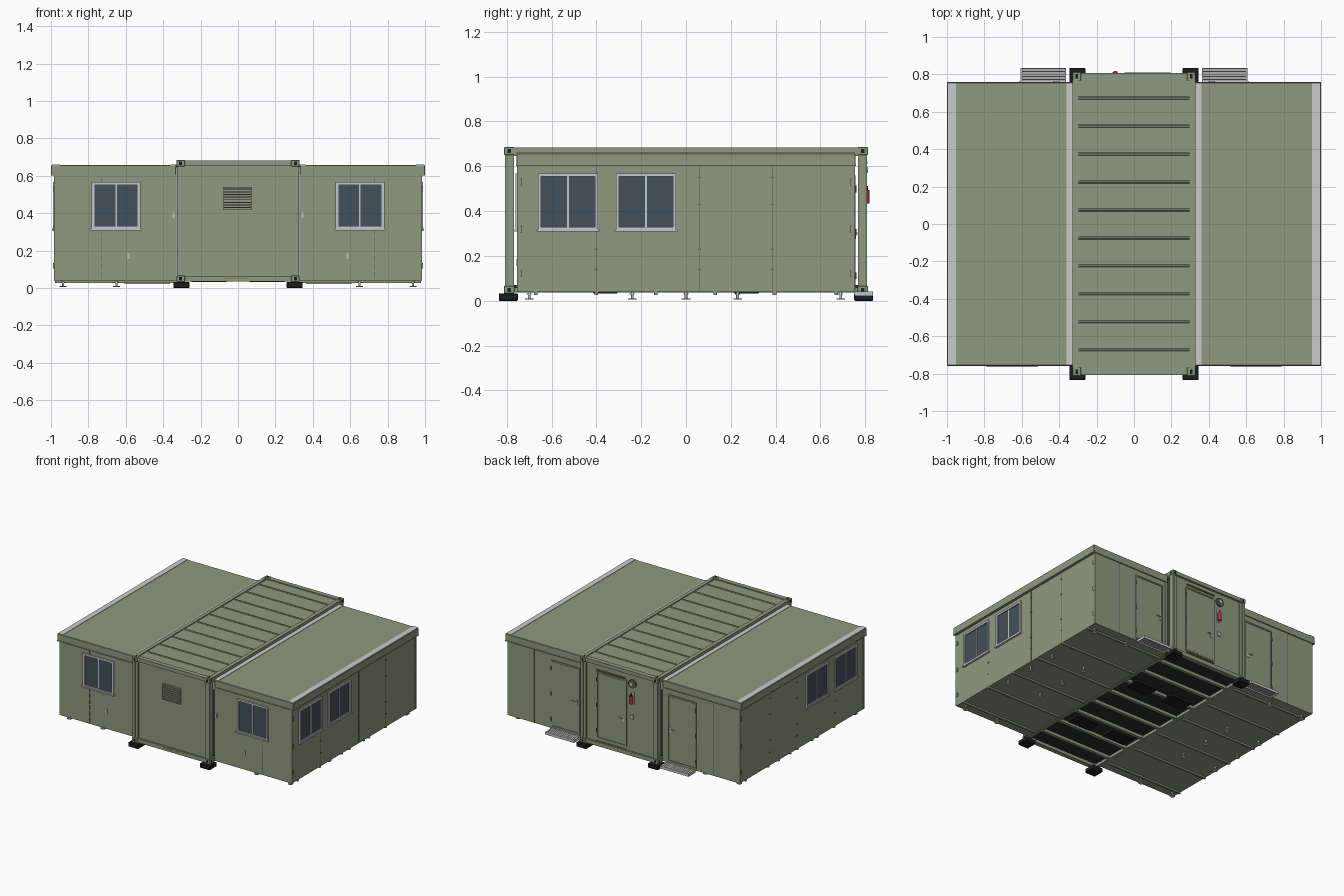
import bpy, bmesh, math
from mathutils import Matrix, Vector


def mat(name, r, g, b):
    m = bpy.data.materials.new(name)
    m.diffuse_color = (r, g, b, 1)
    return m


GREEN = mat("olive_paint", 0.27, 0.32, 0.21)
SEAM = mat("seam", 0.10, 0.12, 0.08)
GLASS = mat("glass", 0.055, 0.08, 0.10)
ALU = mat("aluminium", 0.55, 0.57, 0.60)
PALE = mat("flashing", 0.66, 0.67, 0.66)
BLACK = mat("black", 0.012, 0.012, 0.014)
DARK = mat("dark_floor", 0.025, 0.028, 0.028)
RED = mat("red", 0.5, 0.03, 0.03)
OCHRE = mat("ochre", 0.30, 0.24, 0.06)
ROT = {"x": Matrix.Rotation(math.pi / 2, 4, "Y"), "y": Matrix.Rotation(math.pi / 2, 4, "X"), "z": Matrix()}


def part(name, material, boxes=(), cyls=(), mirror="", bevel=0):
    """boxes: (x0,x1,y0,y1,z0,z1); cyls: (centre, radius, length, axis)."""
    bm = bmesh.new()
    for x0, x1, y0, y1, z0, z1 in boxes:
        m = Matrix.Translation(((x0 + x1) / 2, (y0 + y1) / 2, (z0 + z1) / 2))
        m = m @ Matrix.Diagonal((abs(x1 - x0), abs(y1 - y0), abs(z1 - z0), 1))
        bmesh.ops.create_cube(bm, size=1, matrix=m)
    for c, r, length, axis in cyls:
        bmesh.ops.create_cone(bm, cap_ends=True, segments=16, radius1=r, radius2=r, depth=length,
                              matrix=Matrix.Translation(Vector(c)) @ ROT[axis])
    me = bpy.data.meshes.new(name)
    bm.to_mesh(me)
    bm.free()
    me.materials.append(material)
    ob = bpy.data.objects.new(name, me)
    bpy.context.collection.objects.link(ob)
    if bevel:
        b = ob.modifiers.new("bevel", "BEVEL")
        b.width, b.segments = bevel, 1
    if mirror:
        mm = ob.modifiers.new("mirror", "MIRROR")
        mm.use_axis = ("X" in mirror, "Y" in mirror, False)
    return ob


def frame(a0, a1, z0, z1, w):
    """Four border strips in a wall plane, as (a0, a1, z0, z1)."""
    return [(a0, a0 + w, z0, z1), (a1 - w, a1, z0, z1), (a0 + w, a1 - w, z0, z0 + w), (a0 + w, a1 - w, z1 - w, z1)]


def on_y(rects, y0, y1):
    return [(a, b, y0, y1, c, d) for a, b, c, d in rects]


def on_x(rects, x0, x1):
    return [(x0, x1, a, b, c, d) for a, b, c, d in rects]


# --- central container ---
part("corner_foot", BLACK, [(0.26, 0.345, 0.75, 0.835, 0, 0.033)], mirror="XY", bevel=0.003)
part("corner_post", GREEN, [(0.305, 0.325, 0.768, 0.808, 0.06, 0.655), (0.283, 0.305, 0.768, 0.801, 0.06, 0.655)],
     mirror="XY")
part("corner_fitting", GREEN, [(0.284, 0.328, 0.766, 0.812, z, z + 0.034) for z in (0.032, 0.651)],
     mirror="XY", bevel=0.002)
part("fitting_hole", BLACK, [b for z in (0.049, 0.668) for b in (
    (0.299, 0.315, 0.81, 0.8128, z - 0.009, z + 0.009), (0.326, 0.3288, 0.781, 0.797, z - 0.009, z + 0.009))]
    + [(0.299, 0.313, 0.777, 0.803, 0.68, 0.6858)], mirror="XY")
part("end_rail", GREEN, [(-0.285, 0.285, 0.772, 0.808, 0.655, 0.683), (-0.285, 0.285, 0.772, 0.806, 0.035, 0.065)],
     mirror="Y")
part("side_rail", GREEN, [(0.298, 0.328, -0.768, 0.768, 0.645, 0.683), (0.30, 0.325, -0.768, 0.768, 0.036, 0.06)],
     mirror="X")
part("end_wall", GREEN, [(-0.285, 0.285, 0.775, 0.793, 0.06, 0.66)], mirror="Y")
part("container_roof", GREEN, [(-0.30, 0.30, -0.775, 0.775, 0.655, 0.676)])
part("roof_rib", GREEN, [(-0.312, 0.312, y - 0.007, y + 0.007, 0.674, 0.681)
                         for y in [-0.673 + 0.1496 * i for i in range(10)]], bevel=0.003)
part("container_floor", DARK, [(-0.305, 0.305, -0.775, 0.775, 0.058, 0.07)])
part("floor_crossmember", GREEN, [(-0.30, 0.30, y - 0.011, y + 0.011, 0.036, 0.06)
                                  for y in [-0.63 + 0.18 * i for i in range(8)]])
part("fork_pocket", BLACK, [(0.06, 0.25, y - 0.055, y + 0.055, 0.032, 0.058) for y in (-0.36, 0.27)],
     mirror="X", bevel=0.004)
part("front_marking_strip", OCHRE, [(-0.07, 0.06, -0.8075, -0.805, 0.05, 0.056)])

# --- front louvre ---
part("louvre_back", BLACK, [(-0.078, 0.072, -0.797, -0.792, 0.42, 0.54)])
part("louvre_slats", GREEN, [(-0.08, 0.074, -0.803, -0.794, 0.418 + 0.0142 * i, 0.427 + 0.0142 * i) for i in range(9)])

# --- side wings, built on +x and mirrored ---
part("wing_end_wall", GREEN, [(0.33, 0.98, 0.732, 0.75, 0.04, 0.61)], mirror="XY")
part("wing_side_wall", GREEN, [(0.962, 0.98, -0.75, 0.75, 0.04, 0.61)], mirror="X")
part("wing_floor", GREEN, [(0.328, 0.98, -0.75, 0.75, 0.038, 0.055)], mirror="X")
part("wing_roof", GREEN, [(0.33, 0.999, -0.756, 0.756, 0.605, 0.658)], mirror="X", bevel=0.003)
part("roof_flashing", PALE, [(0.953, 0.994, -0.755, 0.755, 0.655, 0.661), (0.328, 0.362, -0.755, 0.755, 0.655, 0.661)],
     mirror="X")
part("fascia_lip", GREEN, [(0.978, 1.0, -0.757, 0.757, 0.601, 0.608), (0.33, 1.0, 0.75, 0.758, 0.601, 0.608),
                           (0.33, 1.0, -0.758, -0.75, 0.601, 0.608)], mirror="X")
part("wall_corner_trim", GREEN, [(0.966, 0.984, 0.738, 0.753, 0.04, 0.605), (0.33, 0.348, 0.738, 0.753, 0.04, 0.605)],
     mirror="XY")
RIBS = (-0.67, -0.40, -0.135, 0.13, 0.395, 0.67)
part("wing_floor_rib", GREEN, [(0.335, 0.978, y - 0.008, y + 0.008, 0.026, 0.04) for y in RIBS], mirror="X")

# --- wall panel seams and screws ---
part("front_seam", SEAM, [(0.7285, 0.7315, -0.7512, -0.748, 0.05 + 0.046 * i, 0.085 + 0.046 * i) for i in range(12)],
     mirror="X")
part("rear_seam", SEAM, [(0.758, 0.761, 0.748, 0.7512, 0.042, 0.605)], mirror="X")
SEAMS_Y = (-0.40, 0.06, 0.385)
part("side_seam", SEAM, [(0.978, 0.9806, y - 0.001, y + 0.001, 0.042, 0.603) for y in SEAMS_Y], mirror="X")
part("seam_screw", SEAM, cyls=[((0.981, y + d, z), 0.003, 0.004, "x") for y in SEAMS_Y for d in (-0.005, 0.005)
                               for z in (0.14, 0.23, 0.43, 0.55)], mirror="X")
part("side_latch", GREEN, [(0.978, 0.988, s * 0.738 - 0.006, s * 0.738 + 0.006, z - 0.015, z + 0.015)
                           for s in (-1, 1) for z in (0.12, 0.32, 0.53)], mirror="X")
part("socket_plate", ALU, [(0.58, 0.59, -0.756, -0.75, 0.155, 0.187), (0.34, 0.351, -0.758, -0.75, 0.375, 0.405)],
     mirror="X")


# --- windows: glass, outer frame, sashes and sill ---
def window(name, a0, a1, place, s, surf):
    z0, z1, mid = 0.314, 0.568, (a0 + a1) / 2
    part(name + "_glass", GLASS, place([(a0 + 0.01, a1 - 0.01, z0 + 0.01, z1 - 0.01)], s * (surf - 0.01),
                                       s * (surf + 0.002)), mirror="X")
    bars = place(frame(a0, a1, z0, z1, 0.014), s * (surf - 0.005), s * (surf + 0.010))
    bars += place([(mid - 0.004, mid + 0.004, z0 + 0.01, z1 - 0.01)], s * surf, s * (surf + 0.006))
    bars += place([(a0 - 0.006, a1 + 0.006, z0 - 0.006, z0 + 0.004)], s * surf, s * (surf + 0.015))
    part(name + "_frame", ALU, bars, mirror="X")


window("front_window", 0.522, 0.782, on_y, -1, 0.75)
window("side_window_a", -0.66, -0.393, on_x, 1, 0.98)
window("side_window_b", -0.312, -0.045, on_x, 1, 0.98)


# --- doors on the rear: slab, dark reveal, frame, handle, hinges ---
def door(name, x0, x1, z0, z1, surf, handle_x, hinge_x, mirror):
    part(name + "_reveal", SEAM, [(x0, x1, surf - 0.005, surf + 0.0015, z0, z1)], mirror=mirror)
    part(name + "_slab", GREEN, [(x0 + 0.012, x1 - 0.012, surf, surf + 0.005, z0 + 0.012, z1 - 0.012)], mirror=mirror)
    part(name + "_frame", GREEN, on_y(frame(x0, x1, z0, z1, 0.0095), surf, surf + 0.007), mirror=mirror)
    d = 0.018 if hinge_x > handle_x else -0.018
    part(name + "_handle", ALU, [(handle_x - 0.006, handle_x + 0.006, surf, surf + 0.009, 0.275, 0.315),
                                 (min(handle_x, handle_x + 2 * d), max(handle_x, handle_x + 2 * d),
                                  surf + 0.009, surf + 0.015, 0.298, 0.305)], mirror=mirror)
    part(name + "_hinge", SEAM, cyls=[((hinge_x, surf + 0.007, z0 + (z1 - z0) * t), 0.004, 0.03, "z")
                                      for t in (0.12, 0.5, 0.88)], mirror=mirror)


door("wing_door", 0.372, 0.615, 0.05, 0.56, 0.75, 0.397, 0.612, "X")
door("container_door", -0.055, 0.198, 0.09, 0.60, 0.793, -0.03, 0.195, "")
part("door_header_plate", OCHRE, [(-0.05, 0.195, 0.80, 0.8095, 0.612, 0.62), (-0.05, 0.195, 0.80, 0.808, 0.068, 0.075)])

# --- rear fittings: round vent, extinguisher, switch box ---
part("round_vent", SEAM, cyls=[((-0.105, 0.797, 0.585), 0.032, 0.016, "y")])
part("vent_hub", ALU, cyls=[((-0.105, 0.80, 0.585), 0.012, 0.022, "y")])
part("extinguisher", RED, cyls=[((-0.10, 0.805, 0.465), 0.014, 0.06, "z")])
part("extinguisher_valve", BLACK, cyls=[((-0.10, 0.805, 0.503), 0.006, 0.018, "z")])
part("extinguisher_board", ALU, [(-0.118, -0.082, 0.79, 0.796, 0.425, 0.52)])
part("switch_box", ALU, [(-0.112, -0.088, 0.79, 0.802, 0.315, 0.345)])

# --- grated steps below the wing doors ---
part("step_frame", ALU, [(0.363, 0.606, 0.752, 0.758, 0.022, 0.042), (0.363, 0.606, 0.829, 0.835, 0.022, 0.042),
                         (0.363, 0.369, 0.755, 0.832, 0.022, 0.042), (0.60, 0.606, 0.755, 0.832, 0.022, 0.042)],
     mirror="X")
part("step_grating", PALE, [(0.366, 0.604, 0.760 + 0.0087 * i, 0.766 + 0.0087 * i, 0.030, 0.041) for i in range(8)],
     mirror="X")

# --- levelling jacks under the wings ---
JACKS = [(x, y) for x in (0.65, 0.935) for y in (-0.70, -0.24, 0.0, 0.23, 0.69)]
part("levelling_jack", ALU, cyls=[((x, y, 0.024), 0.006, 0.034, "z") for x, y in JACKS]
     + [((x, y, 0.008), 0.019, 0.006, "z") for x, y in JACKS] + [((x, y, 0.03), 0.011, 0.006, "z") for x, y in JACKS],
     mirror="X")
